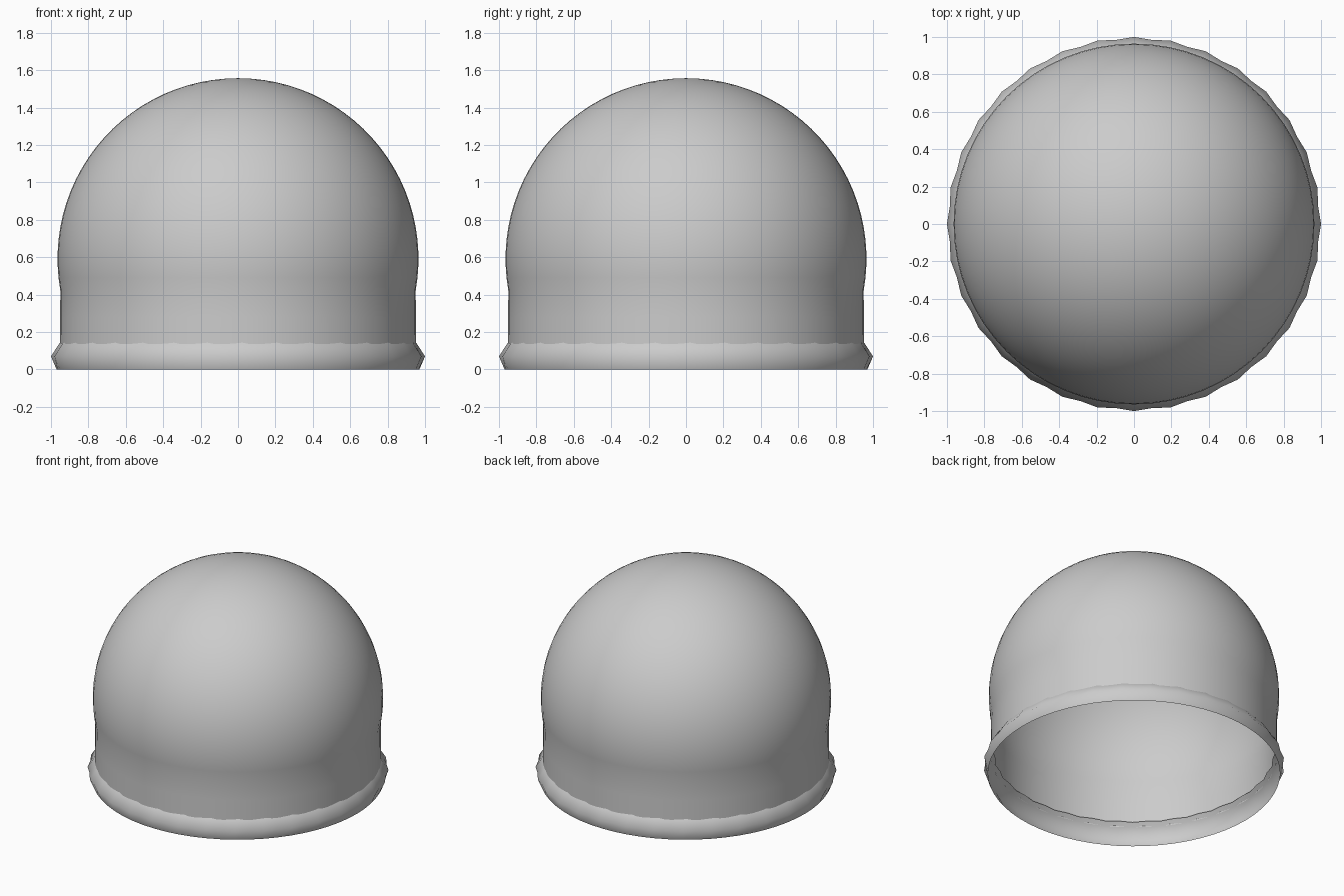
import bpy, bmesh, math

if "Cube" in bpy.data.objects:
    bpy.data.objects.remove(bpy.data.objects["Cube"])

SEG = 64


def lathe(name, rings, apex=None):
    """Connect rings given as (radius, height, scallop depth on every other vertex)."""
    bm = bmesh.new()
    loops = []
    for r, z, scallop in rings:
        loop = []
        for i in range(SEG):
            a = 2 * math.pi * i / SEG
            rr = r - scallop * (i % 2)
            loop.append(bm.verts.new((rr * math.cos(a), rr * math.sin(a), z)))
        loops.append(loop)
    for lo, hi in zip(loops, loops[1:]):
        for i in range(SEG):
            j = (i + 1) % SEG
            bm.faces.new((lo[i], lo[j], hi[j], hi[i]))
    if apex is not None:
        top = bm.verts.new((0, 0, apex))
        for i in range(SEG):
            bm.faces.new((loops[-1][i], loops[-1][(i + 1) % SEG], top))
    mesh = bpy.data.meshes.new(name)
    bm.to_mesh(mesh)
    bm.free()
    obj = bpy.data.objects.new(name, mesh)
    bpy.context.collection.objects.link(obj)
    for p in mesh.polygons:
        p.use_smooth = True
    return obj


# Open dome: straight wall flowing into a slightly wider sphere
R, CZ = 0.965, 0.592
profile = [(0.952, 0.135, 0), (0.951, 0.28, 0), (0.95, 0.42, 0)]
for k in range(24):
    t = math.radians(-6 + 96 * k / 24)
    profile.append((R * math.cos(t), CZ + R * math.sin(t), 0))
lathe("dome_shell", profile, apex=CZ + R)

# Flared rim band, open below, with scalloped ridge and inner lip
lathe("rim_band", [(0.97, 0.0, 0), (1.0, 0.07, 0.011),
                   (0.957, 0.136, 0.008), (0.925, 0.165, -0.012)])
